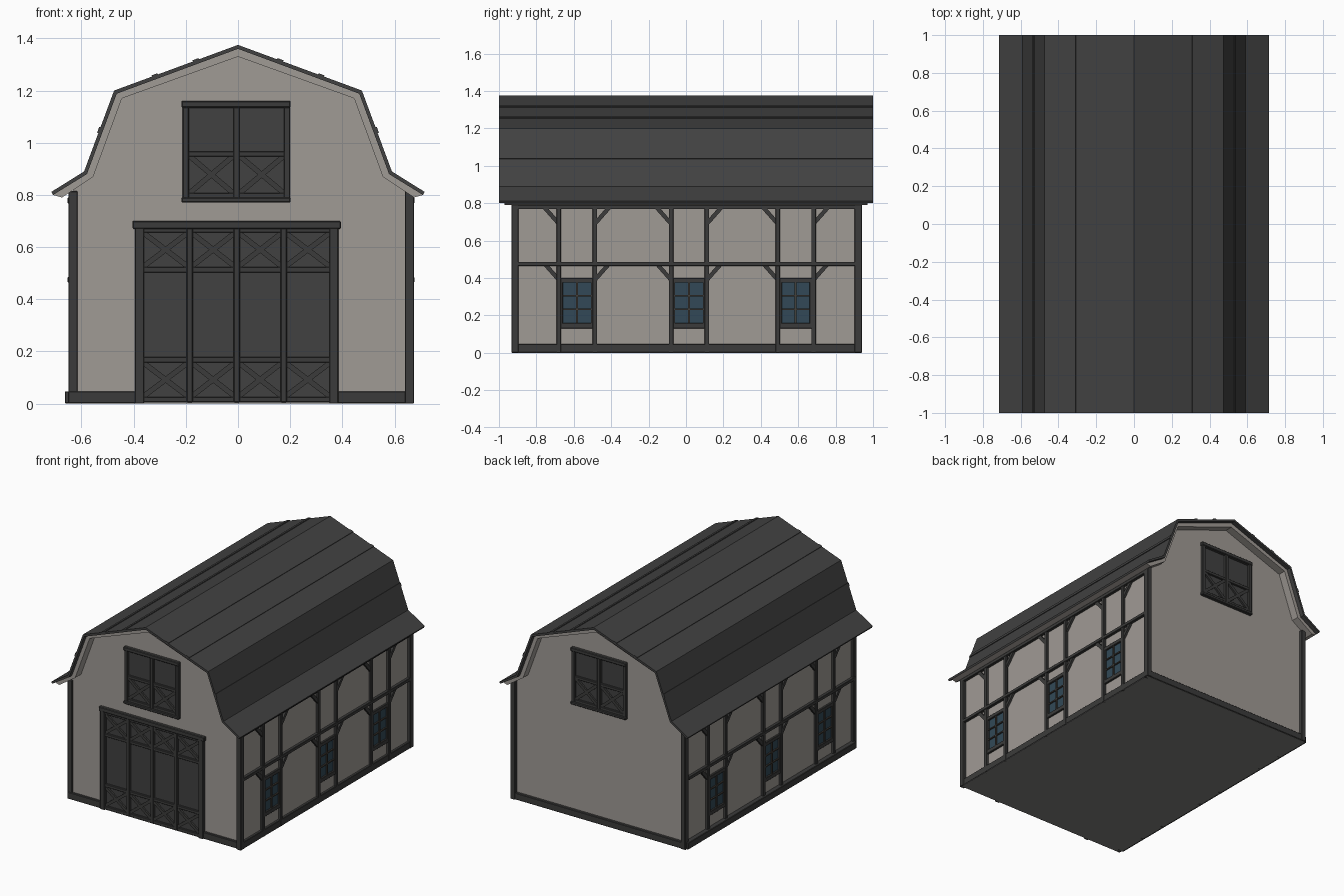
import bpy, bmesh, math
from mathutils import Matrix, Vector

cube = bpy.data.objects.get("Cube")
if cube:
    bpy.data.objects.remove(cube, do_unlink=True)


def material(name, rgb):
    m = bpy.data.materials.new(name)
    m.use_nodes = True
    m.diffuse_color = (*rgb, 1)
    m.node_tree.nodes["Principled BSDF"].inputs["Base Color"].default_value = (*rgb, 1)
    return m


PLASTER = material("warm grey plaster", (0.35, 0.325, 0.30))
TIMBER = material("dark timber", (0.044, 0.044, 0.043))
BOARD = material("door boards", (0.052, 0.052, 0.052))
ROOF = material("roof sheet", (0.053, 0.053, 0.053))
STONE = material("floor stone", (0.21, 0.205, 0.20))
GLASS = material("blue glass", (0.032, 0.066, 0.095))
MUNTIN = material("window bars", (0.06, 0.052, 0.043))


def finish(name, bm, mat, bevel=0):
    bmesh.ops.recalc_face_normals(bm, faces=bm.faces)
    me = bpy.data.meshes.new(name)
    bm.to_mesh(me)
    bm.free()
    me.materials.append(mat)
    ob = bpy.data.objects.new(name, me)
    bpy.context.collection.objects.link(ob)
    if bevel:
        mod = ob.modifiers.new("Bevel", "BEVEL")
        mod.width, mod.segments = bevel, 1
    return ob


def add_box(bm, x, y, z, turn=Matrix()):
    lo, hi = Vector((x[0], y[0], z[0])), Vector((x[1], y[1], z[1]))
    bmesh.ops.create_cube(bm, size=1, matrix=turn @ Matrix.Translation((lo + hi) / 2)
                          @ Matrix.Diagonal((*(hi - lo), 1)))


def boxes(name, mat, items, bevel=0.0):
    bm = bmesh.new()
    for item in items:
        add_box(bm, *item)
    return finish(name, bm, mat, bevel)


def extrude(name, outline, y0, y1, mat):
    bm = bmesh.new()
    face = bm.faces.new([bm.verts.new((x, y0, z)) for x, z in outline])
    out = bmesh.ops.extrude_face_region(bm, geom=[face])
    moved = [v for v in out["geom"] if isinstance(v, bmesh.types.BMVert)]
    bmesh.ops.translate(bm, verts=moved, vec=(0, y1 - y0, 0))
    return finish(name, bm, mat)


class Facade:
    """Places flat trim on a wall: u runs along it, v is up, d is outward."""

    def __init__(self, degrees, distance):
        self.turn = Matrix.Rotation(math.radians(degrees), 4, "Z") @ Matrix.Translation((0, -distance, 0))

    def rects(self, name, mat, items, d0, d1, bevel=0.0):
        return boxes(name, mat, [((a, b), (-d1, -d0), (c, e), self.turn) for a, b, c, e in items], bevel)

    def bars(self, name, mat, items, width, d0, d1):
        bm = bmesh.new()
        for u0, v0, u1, v1 in items:
            run, rise = u1 - u0, v1 - v0
            half = math.hypot(run, rise) / 2
            place = self.turn @ Matrix.Translation(((u0 + u1) / 2, 0, (v0 + v1) / 2))
            place = place @ Matrix.Rotation(-math.atan2(rise, run), 4, "Y")
            add_box(bm, (-half, half), (-d1, -d0), (-width / 2, width / 2), place)
        return finish(name, bm, mat)


def crosses(columns, rows):
    return [bar for a, b in columns for c, e in rows for bar in ((a, c, b, e), (a, e, b, c))]


# Walls and floor
extrude("barn_walls", [(-0.632, 0.01), (0.655, 0.01), (0.655, 0.825), (0.57, 0.88), (0.455, 1.18),
                       (0, 1.35), (-0.455, 1.18), (-0.57, 0.88), (-0.632, 0.825)], -0.906, 0.916, PLASTER)
boxes("floor_slab", STONE, [((-0.65, 0.67), (-0.918, 0.93), (0, 0.012))])
boxes("plinth", TIMBER, [((-0.65, -0.39), (-0.922, -0.9), (0.001, 0.047)),
                         ((0.38, 0.672), (-0.922, -0.9), (0.001, 0.047)),
                         ((-0.65, 0.672), (0.91, 0.935), (0.001, 0.047)),
                         ((-0.664, -0.625), (-0.9, 0.925), (0.001, 0.047)),
                         ((0.64, 0.672), (-0.922, 0.93), (0.001, 0.047))], 0.003)
boxes("corner_posts", TIMBER, [((-0.65, -0.615), (-0.918, -0.885), (0, 0.815)),
                               ((-0.65, -0.615), (0.9, 0.938), (0, 0.815)),
                               ((0.64, 0.675), (-0.932, -0.895), (0, 0.815)),
                               ((0.64, 0.675), (0.9, 0.94), (0, 0.815))], 0.003)

# Gambrel roof: outer sheet over a plaster-coloured lining
TOP = [(0, 1.375), (0.475, 1.2), (0.59, 0.89), (0.715, 0.812)]
MID = [(0, 1.36), (0.465, 1.188), (0.579, 0.88), (0.709, 0.8)]
LOW = [(0, 1.33), (0.445, 1.17), (0.555, 0.87), (0.675, 0.79)]


def gambrel(upper, lower):
    def full(p):
        return [(-x, z) for x, z in reversed(p[1:])] + p
    return full(upper) + full(lower)[::-1]


extrude("roof_sheet", gambrel(TOP, MID), -1, 1, ROOF)
extrude("roof_lining", gambrel(MID, LOW), -0.97, 0.97, PLASTER)

# Raised seams running along the roof
bm = bmesh.new()
for side in (-1, 1):
    for (x0, z0), (x1, z1), t in ((TOP[0], TOP[1], 0.34), (TOP[0], TOP[1], 0.67), (TOP[1], TOP[2], 0.49)):
        at = Matrix.Translation((side * (x0 + (x1 - x0) * t), 0, z0 + (z1 - z0) * t))
        tilt = Matrix.Rotation(-side * math.atan2(z1 - z0, x1 - x0), 4, "Y")
        add_box(bm, (-0.012, 0.012), (-1, 1), (-0.01, 0.005), at @ tilt)
finish("roof_seams", bm, ROOF)

# Big front doors
front = Facade(0, 0.906)
EDGES = [-0.37, -0.185, -0.005, 0.175, 0.36]
cells = list(zip(EDGES, EDGES[1:]))
front.rects("door_panels", BOARD, [(-0.38, 0.37, 0.005, 0.68)], 0, 0.004)
front.rects("door_stiles", TIMBER, [(u - 0.012, u + 0.012, 0.005, 0.68) for u in EDGES[1:-1]], 0, 0.022, 0.003)
front.rects("door_rails", TIMBER, [(-0.37, 0.36, v, v + 0.02)
                                   for v in (0.006, 0.158, 0.503, 0.655)], 0, 0.018, 0.002)
front.bars("door_braces", TIMBER, crosses(cells, ((0.022, 0.162), (0.52, 0.66))), 0.02, 0, 0.016)
front.rects("door_posts", TIMBER, [(-0.395, -0.36, 0, 0.68), (0.35, 0.385, 0, 0.68)], 0, 0.024, 0.003)
front.rects("door_lintel", TIMBER, [(-0.405, 0.395, 0.67, 0.7)], 0, 0.026, 0.004)

# Loft shutters on both gables
for label, wall in (("front", front), ("back", Facade(180, 0.916))):
    wall.rects(label + "_loft_panels", BOARD, [(-0.205, 0.195, 0.78, 1.15)], 0, 0.004)
    wall.rects(label + "_loft_stiles", TIMBER, [(u - 0.012, u + 0.012, 0.78, 1.15)
                                                for u in (-0.2, -0.006, 0.188)], 0, 0.022, 0.003)
    wall.rects(label + "_loft_rails", TIMBER, [(-0.19, 0.18, v, v + 0.02)
                                               for v in (0.788, 0.947)], 0, 0.018, 0.002)
    wall.bars(label + "_loft_braces", TIMBER,
              crosses(((-0.187, -0.017), (0.005, 0.177)), ((0.806, 0.95),)), 0.02, 0, 0.016)
    wall.rects(label + "_loft_beams", TIMBER, [(-0.217, 0.202, 1.134, 1.16),
                                               (-0.217, 0.202, 0.77, 0.79)], 0, 0.026, 0.004)

# Timber framing and windows on the long sides
PAIRS = [(-0.68, -0.487), (-0.08, 0.112), (0.49, 0.682)]
for label, wall in (("left", Facade(90, 0.655)), ("right", Facade(270, 0.632))):
    wall.rects(label + "_studs", TIMBER, [(u - 0.012, u + 0.012, 0, 0.8)
                                          for p in PAIRS for u in p], 0, 0.018, 0.002)
    wall.rects(label + "_rails", TIMBER, [(-0.9, 0.905, 0.464, 0.486),
                                          (-0.9, 0.905, 0.768, 0.79)], 0, 0.021, 0.002)
    knees = [(u, v, u + s * 0.075, v + 0.085) for a, b in PAIRS
             for u, s in ((a, -1), (b, 1)) for v in (0.39, 0.69)]
    wall.bars(label + "_knee_braces", TIMBER, knees, 0.022, 0, 0.015)
    wall.rects(label + "_glass", GLASS, [(a, b, 0.14, 0.39) for a, b in PAIRS], 0, 0.003)
    frames, muntins = [], []
    for a, b in PAIRS:
        mid = (a + b) / 2
        frames += [(a, b, 0.375, 0.4), (a, b, 0.13, 0.158), (a, a + 0.022, 0.13, 0.4), (b - 0.022, b, 0.13, 0.4)]
        muntins += [(mid - 0.005, mid + 0.005, 0.15, 0.38)]
        muntins += [(a, b, v - 0.004, v + 0.004) for v in (0.232, 0.305)]
    wall.rects(label + "_window_frames", TIMBER, frames, 0, 0.015, 0.002)
    wall.rects(label + "_window_bars", MUNTIN, muntins, 0, 0.012)
